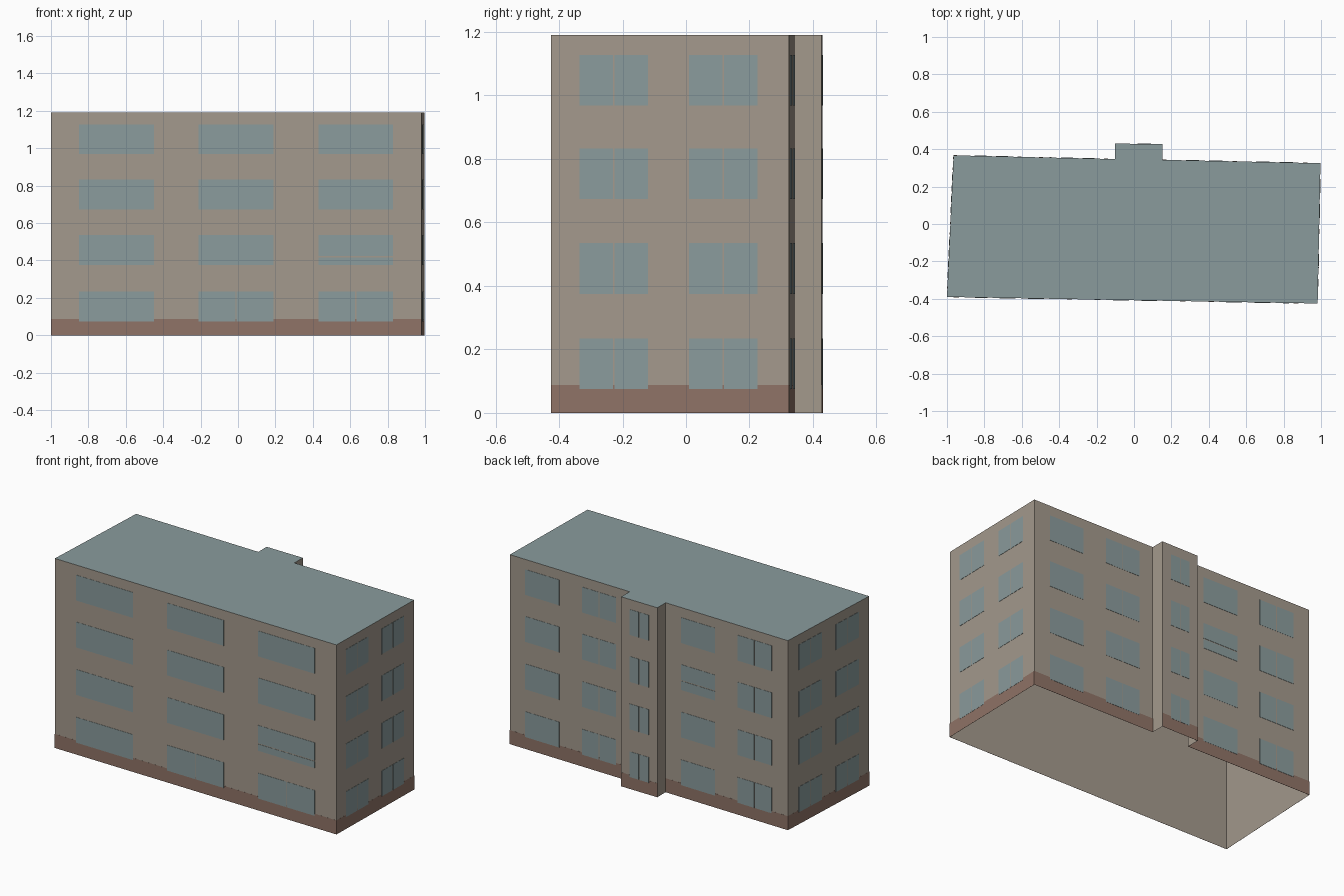
import bpy, bmesh
from mathutils import Vector

if "Cube" in bpy.data.objects:
    bpy.data.objects.remove(bpy.data.objects["Cube"], do_unlink=True)


def material(name, rgb):
    m = bpy.data.materials.new(name)
    m.use_nodes = True
    m.diffuse_color = (*rgb, 1)
    bsdf = next(n for n in m.node_tree.nodes if n.type == 'BSDF_PRINCIPLED')
    bsdf.inputs["Base Color"].default_value = (*rgb, 1)
    bsdf.inputs["Roughness"].default_value = 0.9
    return m


BEIGE = material("beige_plaster", (0.37, 0.32, 0.265))
BLUE_GREY = material("blue_grey", (0.255, 0.33, 0.335))
BROWN = material("brown_plinth", (0.275, 0.172, 0.134))

HEIGHT = 1.19
PLINTH = 0.088
FLOORS = [0.075, 0.375, 0.673, 0.968]
WIN_H = 0.16
GAP = 0.006

# Footprint corners, counter-clockwise from the front
corners = [Vector(p) for p in (
    (-1, -0.39, 0), (0.982, -0.425, 0), (0.997, 0.325, 0), (0.152, 0.343, 0),
    (0.152, 0.427, 0), (-0.102, 0.43, 0), (-0.102, 0.347, 0), (-0.965, 0.367, 0))]
names = ["front", "right", "back_a", "stair_side_a", "stair_back",
         "stair_side_b", "back_b", "left"]
walls = {n: (corners[i], corners[(i + 1) % len(corners)]) for i, n in enumerate(names)}


def finish(name, bm, *mats):
    mesh = bpy.data.meshes.new(name)
    bm.to_mesh(mesh)
    bm.free()
    for m in mats:
        mesh.materials.append(m)
    ob = bpy.data.objects.new(name, mesh)
    bpy.context.collection.objects.link(ob)
    return ob


def plate(bm, wall, u0, u1, z0, z1, depth):
    """Thin box lying on a wall; u runs along the wall from its start."""
    a, b = walls[wall]
    along = (b - a).normalized()
    out = Vector((along.y, -along.x, 0))
    rings = []
    for d in (0.0005, depth):
        rings.append([bm.verts.new(a + along * u + out * d + Vector((0, 0, z)))
                      for u, z in ((u0, z0), (u1, z0), (u1, z1), (u0, z1))])
    back, face = rings
    bm.faces.new(face)
    for i in range(4):
        j = (i + 1) % 4
        bm.faces.new((back[i], back[j], face[j], face[i]))


# Walls and roof, open underneath
bm = bmesh.new()
low = [bm.verts.new(c) for c in corners]
top = [bm.verts.new(c + Vector((0, 0, HEIGHT))) for c in corners]
for i in range(len(corners)):
    j = (i + 1) % len(corners)
    bm.faces.new((low[i], low[j], top[j], top[i]))
bm.faces.new(top).material_index = 1
finish("walls_and_roof", bm, BEIGE, BLUE_GREY)

# Plinth band
bm = bmesh.new()
for n in names:
    if "side" not in n:
        a, b = walls[n]
        plate(bm, n, 0, (b - a).length, 0, PLINTH, 0.001)
finish("plinth", bm, BROWN)

# Window columns: wall -> (start, end, split into two sashes)
columns = {
    "front": [(0.15, 0.55, False), (0.79, 1.19, False), (1.43, 1.83, False)],
    "right": [(0.09, 0.305, True), (0.435, 0.65, True)],
    "left": [(0.10, 0.315, True), (0.445, 0.66, True)],
    "back_a": [(0.11, 0.35, False), (0.51, 0.75, True)],
    "back_b": [(0.11, 0.35, False), (0.51, 0.75, True)],
    "stair_back": [(0.06, 0.195, True)],
}
# Exceptions: (wall, column, floor)
extra_split = {("front", 1, 0), ("front", 2, 0)}
crossbar = {("front", 2, 1): 0.045, ("back_b", 0, 2): 0.06}

for wall, cols in columns.items():
    bm = bmesh.new()
    for c, (u0, u1, split) in enumerate(cols):
        for f, z in enumerate(FLOORS):
            key = (wall, c, f)
            mid = (u0 + u1) / 2
            if split or key in extra_split:
                spans = [(u0, mid - GAP / 2), (mid + GAP / 2, u1)]
            else:
                spans = [(u0, u1)]
            rows = [(z, z + WIN_H)]
            if key in crossbar:
                bar = z + crossbar[key]
                rows = [(z, bar - GAP / 2), (bar + GAP / 2, z + WIN_H)]
            for s0, s1 in spans:
                for r0, r1 in rows:
                    plate(bm, wall, s0, s1, r0, r1, 0.002)
    finish(wall + "_windows", bm, BLUE_GREY)
